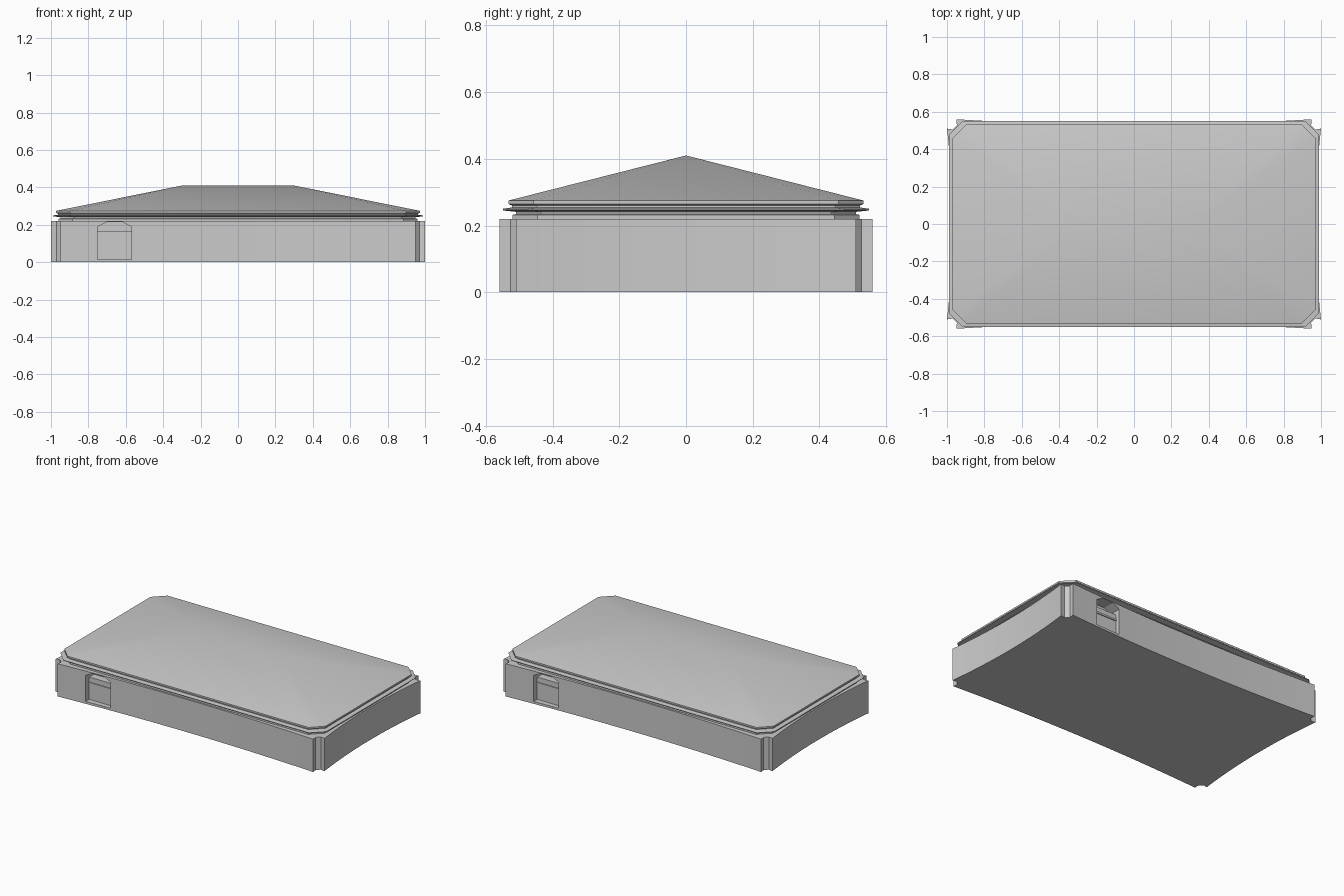
import bpy, bmesh

if "Cube" in bpy.data.objects:
    bpy.data.objects.remove(bpy.data.objects["Cube"])


def make_object(name, bm):
    bmesh.ops.recalc_face_normals(bm, faces=bm.faces)
    mesh = bpy.data.meshes.new(name)
    bm.to_mesh(mesh)
    bm.free()
    ob = bpy.data.objects.new(name, mesh)
    bpy.context.collection.objects.link(ob)
    return ob


def loft(name, rings):
    """Closed solid through equally long rings of points."""
    bm = bmesh.new()
    loops = [[bm.verts.new(p) for p in ring] for ring in rings]
    n = len(loops[0])
    for a, b in zip(loops, loops[1:]):
        for i in range(n):
            j = (i + 1) % n
            bm.faces.new((a[i], a[j], b[j], b[i]))
    bm.faces.new(loops[0][::-1])
    bm.faces.new(loops[-1])
    return make_object(name, bm)


def octagon(hx, hy, z, c):
    quarter = [(hx, hy - c), (hx - c, hy)]
    pts = quarter + [(-x, y) for x, y in quarter[::-1]]
    pts += [(-x, -y) for x, y in pts]
    return [(x, y, z) for x, y in pts]


def shade(ob):
    bpy.ops.object.select_all(action='DESELECT')
    ob.select_set(True)
    bpy.context.view_layer.objects.active = ob
    bpy.ops.object.shade_smooth_by_angle(angle=0.4)


# Walls: gently concave sides that flare to pointed, notched corners
N = 16
right_side, back_side = [], []
for i in range(N + 1):
    t = -1 + 2 * i / N
    right_side.append((0.97 + 0.03 * t * t, 0.51 * t))
    back_side.append((-0.95 * t, 0.53 + 0.03 * t * t))
half = right_side + [(0.97, 0.505), (0.947, 0.527)] + back_side
half += [(-0.947, 0.527), (-0.97, 0.505)]
plan = half + [(-x, -y) for x, y in half]
walls = loft("walls", [[(x, y, z) for x, y in plan] for z in (0, 0.22)])

# Arched doorways, one on the front and one turned half way round on the back
arch = [(-0.75, 0.015), (-0.57, 0.015), (-0.57, 0.19),
        (-0.62, 0.216), (-0.70, 0.216), (-0.75, 0.19)]
for s, side in ((1, "front"), (-1, "back")):
    cutter = loft(side + "_cutter", [[(s * x, s * y, z) for x, z in arch]
                                     for y in (-0.6, -0.46)])
    cutter.hide_render = True
    mod = walls.modifiers.new("doorway", 'BOOLEAN')
    mod.object = cutter
    mod.operation = 'DIFFERENCE'
    mod.solver = 'EXACT'
    bpy.context.view_layer.objects.active = walls
    bpy.ops.object.modifier_apply(modifier=mod.name)
    bpy.data.objects.remove(cutter)
    # Door panel with a thin rail, set back in the opening
    for part, y0, z0, z1 in (("door", -0.51, 0.015, 0.165),
                             ("door_rail", -0.516, 0.12, 0.132)):
        loft(side + "_" + part, [[(s * x, s * y, z) for x, y in
             ((-0.75, y0), (-0.57, y0), (-0.57, -0.458), (-0.75, -0.458))]
             for z in (z0, z1)])
shade(walls)

# Stepped eaves: (offset from roof edge, height)
steps = [(-0.01, 0.218), (-0.01, 0.232), (-0.02, 0.234), (-0.02, 0.241),
         (0.018, 0.245), (0.02, 0.25), (-0.008, 0.254), (-0.008, 0.26),
         (0.002, 0.264), (0.002, 0.275)]
loft("eaves", [octagon(0.97 + o, 0.53 + o, z, 0.075) for o, z in steps])

# Hipped roof with clipped corners rising to a ridge
bm = bmesh.new()
edge = octagon(0.972, 0.532, 0.275, 0.075)
for p in edge + [(-0.3, 0, 0.41), (0.3, 0, 0.41)]:
    bm.verts.new(p)
bmesh.ops.convex_hull(bm, input=bm.verts)
roof = make_object("roof", bm)
shade(roof)
